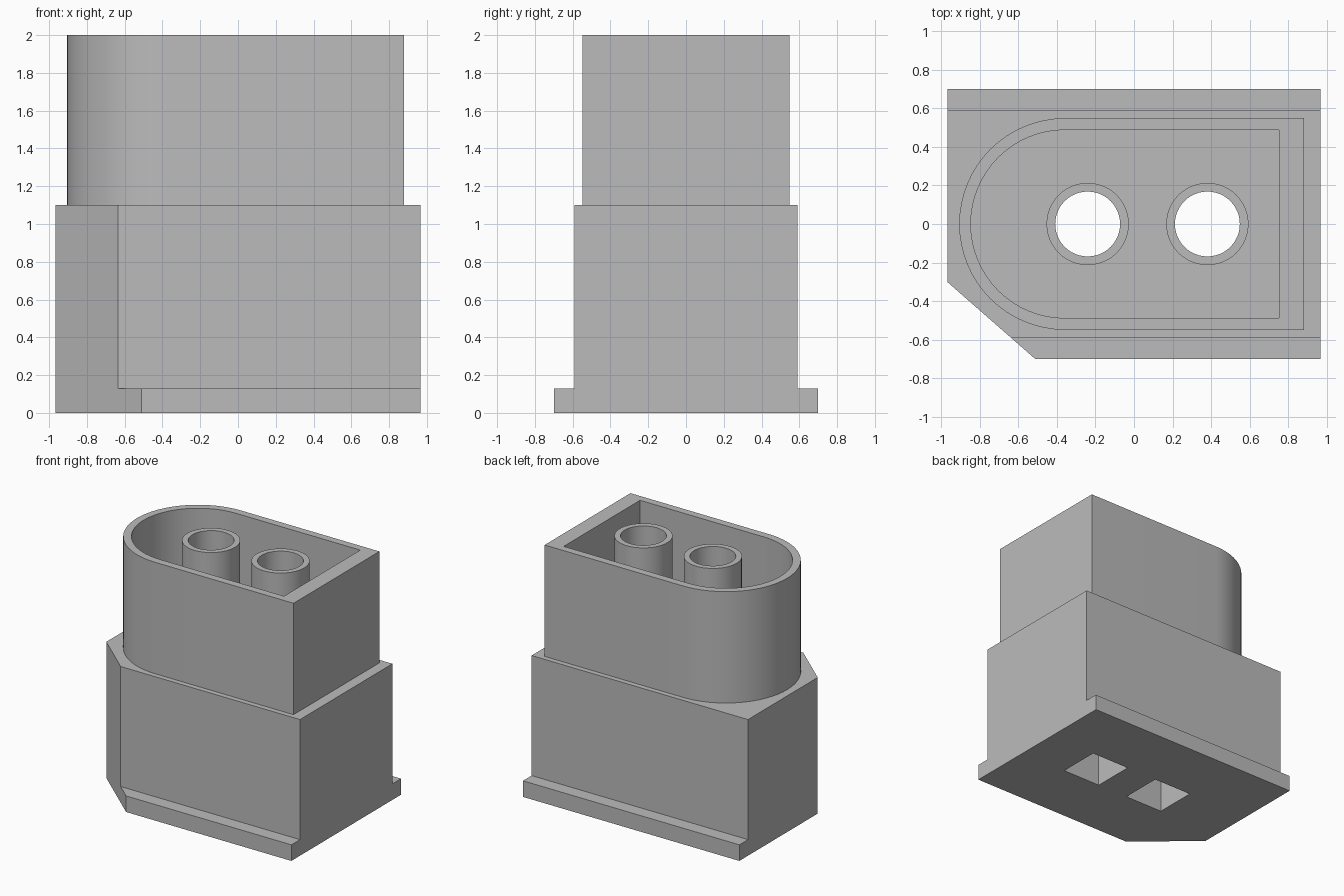
import bpy, bmesh, math
from mathutils import Vector

cube = bpy.data.objects.get("Cube")
if cube:
    bpy.data.objects.remove(cube, do_unlink=True)

grey = bpy.data.materials.new("plain grey")
grey.use_nodes = True
grey.diffuse_color = (0.5, 0.5, 0.5, 1)
grey.node_tree.nodes["Principled BSDF"].inputs["Base Color"].default_value = (0.5, 0.5, 0.5, 1)

HALF = 0.967          # half length of the base
LEDGE = 1.1           # height where the shroud begins
PIN_X = (-0.24, 0.38)


def extrude(name, points, offset, chamfer=None):
    """Closed profile swept along an offset, optionally trimmed by a plane."""
    bm = bmesh.new()
    face = bm.faces.new([bm.verts.new(p) for p in points])
    new = bmesh.ops.extrude_face_region(bm, geom=[face], use_keep_orig=True)["geom"]
    moved = [v for v in new if isinstance(v, bmesh.types.BMVert)]
    bmesh.ops.translate(bm, verts=moved, vec=offset)
    if chamfer:
        cut = bmesh.ops.bisect_plane(bm, geom=bm.verts[:] + bm.edges[:] + bm.faces[:],
                                     plane_co=chamfer[0], plane_no=chamfer[1], clear_outer=True)
        edges = [e for e in cut["geom_cut"] if isinstance(e, bmesh.types.BMEdge)]
        bmesh.ops.contextual_create(bm, geom=edges)
    bmesh.ops.recalc_face_normals(bm, faces=bm.faces)
    mesh = bpy.data.meshes.new(name)
    bm.to_mesh(mesh)
    bm.free()
    mesh.materials.append(grey)
    obj = bpy.data.objects.new(name, mesh)
    bpy.context.collection.objects.link(obj)
    return obj


def d_outline(left, right, half, z, steps=32):
    """Outline with a round left end and a square right end."""
    arc = [math.pi / 2 + math.pi * i / steps for i in range(steps + 1)]
    cx = left + half
    return ([(right, half, z)]
            + [(cx + half * math.cos(a), half * math.sin(a), z) for a in arc]
            + [(right, -half, z)])


def ring(cx, radius, z, sides=48, turn=0):
    angles = [turn + math.tau * i / sides for i in range(sides)]
    return [(cx + radius * math.cos(a), radius * math.sin(a), z) for a in angles]


def combine(target, tool, operation):
    mod = target.modifiers.new(operation.lower(), "BOOLEAN")
    mod.operation, mod.solver, mod.object = operation, "EXACT", tool
    bpy.context.view_layer.objects.active = target
    bpy.ops.object.modifier_apply(modifier=mod.name)
    bpy.data.objects.remove(tool, do_unlink=True)


# Base block with foot flanges, one corner cut off
half_section = [(0.7, 0), (0.7, 0.13), (0.59, 0.13), (0.59, LEDGE)]
section = half_section + [(-y, z) for y, z in reversed(half_section)]
housing = extrude("connector_housing", [(-HALF, y, z) for y, z in section],
                  Vector((2 * HALF, 0, 0)),
                  chamfer=((-0.51, -0.7, 0), Vector((-0.4, -0.457, 0)).normalized()))

# Hollow shroud
combine(housing, extrude("shroud", d_outline(-0.905, 0.88, 0.548, 0.6),
                         Vector((0, 0, 1.4))), "UNION")
combine(housing, extrude("cavity", d_outline(-0.845, 0.752, 0.487, LEDGE),
                         Vector((0, 0, 1))), "DIFFERENCE")

# Pin sleeves, round bores and square sockets in the underside
for x in PIN_X:
    combine(housing, extrude("sleeve", ring(x, 0.213, 0.9), Vector((0, 0, LEDGE))), "UNION")
    combine(housing, extrude("bore", ring(x, 0.168, -0.1), Vector((0, 0, 2.2))), "DIFFERENCE")
    combine(housing, extrude("socket", ring(x, 0.172 * math.sqrt(2), -0.1, 4, math.pi / 4),
                             Vector((0, 0, LEDGE))), "DIFFERENCE")

# Smooth curves, crisp edges
bpy.ops.object.select_all(action="DESELECT")
housing.select_set(True)
bpy.context.view_layer.objects.active = housing
bpy.ops.object.shade_smooth_by_angle(angle=math.radians(30))
